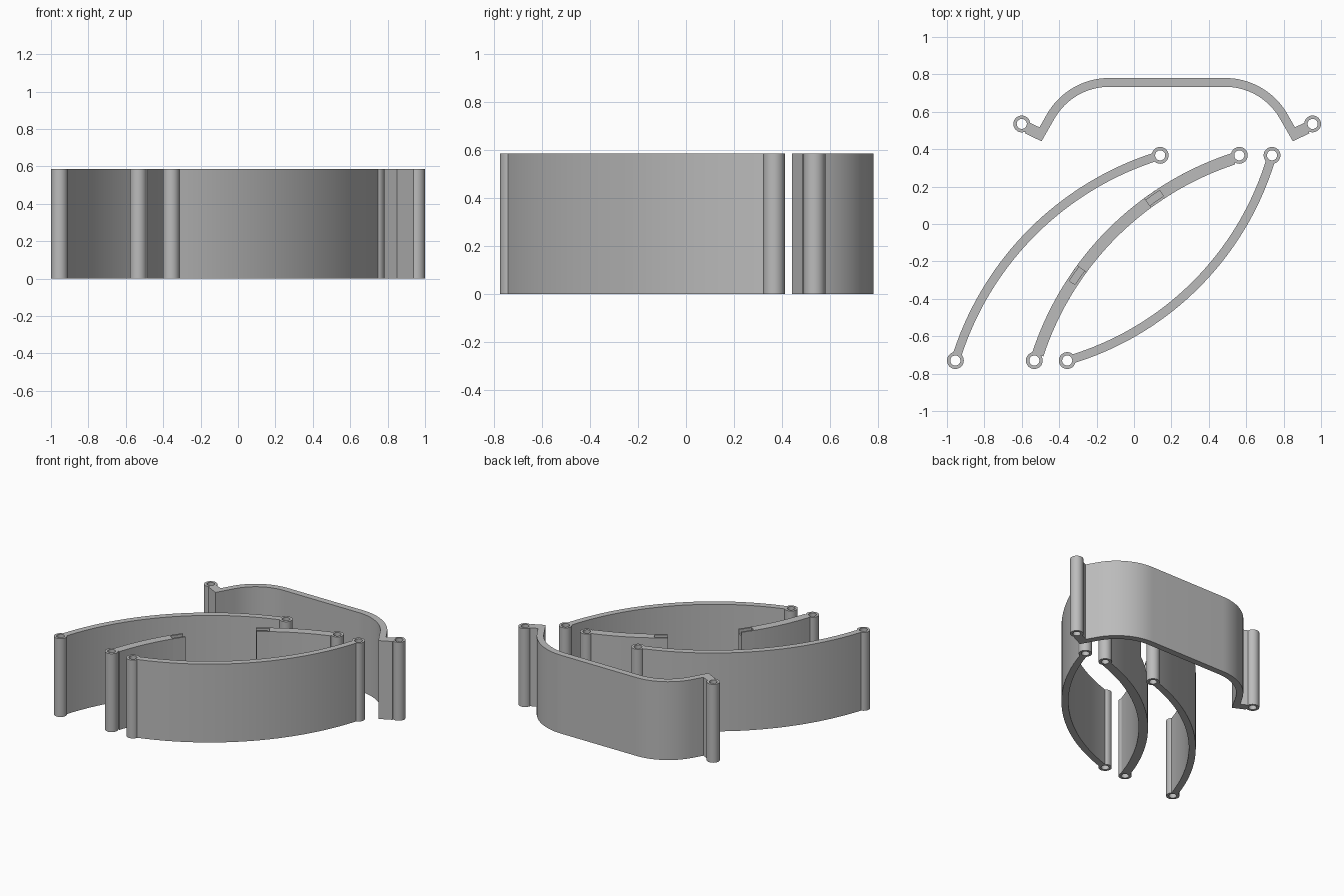
import bpy, bmesh, math
from mathutils import Vector

if "Cube" in bpy.data.objects:
    bpy.data.objects.remove(bpy.data.objects["Cube"])

H = 0.585            # height of every part
RO, RI = 0.045, 0.027  # hinge eye outer and bore radii
grey = bpy.data.materials.new("plain grey")
grey.diffuse_color = (0.5, 0.5, 0.5, 1)
grey.use_nodes = True
grey.node_tree.nodes["Principled BSDF"].inputs["Base Color"].default_value = grey.diffuse_color


def strip(bm, left, right, z0, z1):
    """Solid wall between two matching outlines."""
    rows = [[bm.verts.new((p[0], p[1], z)) for p, z in
             ((a, z0), (b, z0), (b, z1), (a, z1))] for a, b in zip(left, right)]
    for r, s in zip(rows, rows[1:]):
        for k in range(4):
            m = (k + 1) % 4
            bm.faces.new((r[k], r[m], s[m], s[k]))
    bm.faces.new(rows[0][::-1])
    bm.faces.new(rows[-1])


def eye(bm, c, n=32):
    """Hinge eye: a tube running the full height."""
    rows = []
    for i in range(n):
        d = Vector((math.cos(2 * math.pi * i / n), math.sin(2 * math.pi * i / n)))
        rows.append([bm.verts.new((c[0] + d.x * r, c[1] + d.y * r, z)) for r, z in
                     ((RI, 0), (RO, 0), (RO, H), (RI, H))])
    for i in range(n):
        r, s = rows[i], rows[(i + 1) % n]
        for k in range(4):
            m = (k + 1) % 4
            bm.faces.new((r[k], r[m], s[m], s[k]))


def finish(bm, name):
    bmesh.ops.recalc_face_normals(bm, faces=bm.faces)
    me = bpy.data.meshes.new(name)
    bm.to_mesh(me)
    bm.free()
    ob = bpy.data.objects.new(name, me)
    bpy.context.collection.objects.link(ob)
    me.materials.append(grey)
    bpy.context.view_layer.objects.active = ob
    ob.select_set(True)
    bpy.ops.object.shade_smooth_by_angle(angle=math.radians(30))
    ob.select_set(False)


def bow(name, a, b, sag, inward, notched=False):
    """Curved wall from eye a to eye b, bulging to the left by sag."""
    a, b = Vector(a), Vector(b)
    d = b - a
    half = d.length / 2
    R = (half * half + sag * sag) / (2 * sag)
    nrm = Vector((-d.y, d.x)).normalized()
    cen = (a + b) / 2 + nrm * (sag - R)
    mid = math.atan2(nrm.y, nrm.x)
    end = math.asin(half / R) - 0.036 / R
    bm = bmesh.new()

    def seg(t0, t1, r0, r1, z0, z1):
        n = max(2, round(abs(t1 - t0) * 40))
        ts = [mid + t0 + (t1 - t0) * i / n for i in range(n + 1)]
        arc = lambda r: [cen + r * Vector((math.cos(t), math.sin(t))) for t in ts]
        strip(bm, arc(r0), arc(r1), z0, z1)

    r0, r1 = R - inward, R + 0.0235
    if not notched:
        seg(-end, end, r0, r1, 0, H)
    else:
        low, gap, pocket = 0.33, math.radians(8.7), math.radians(11.9)
        seg(-end, end, r0, r1, 0, low)               # lower wall
        for s in (-1, 1):
            seg(s * pocket, s * end, r0, r1, low, H)  # upper wall either side
            seg(s * gap, s * pocket, r0, r1, low, H - 0.03)
            # cheeks of the shallow end pocket
            seg(s * gap, s * pocket, r0, R - 0.026, H - 0.03, H)
            seg(s * gap, s * pocket, R + 0.010, r1, H - 0.03, H)
    eye(bm, a)
    eye(bm, b)
    finish(bm, name)


# three curved walls
bow("left_bow", (-0.955, -0.73), (0.14, 0.367), 0.194, 0.0235)
bow("notched_bow", (-0.533, -0.73), (0.563, 0.367), 0.194, 0.0395, True)
bow("right_bow", (0.738, 0.367), (-0.357, -0.73), 0.2, 0.0235)

# rear bracket: flat back, rounded shoulders, angled feet with eyes
CX, T, R = 0.1775, 0.047, 0.36
TOP, FLAT = 0.757, 0.31
FOOT_OUT, FOOT_IN = (-0.683, 0.517), (-0.672, 0.442)
outer, inner = [FOOT_OUT], [FOOT_IN]
for i in range(17):
    t = math.radians(150 - 60 * i / 16)
    for pts, r in ((outer, R + T / 2), (inner, R - T / 2)):
        pts.append((-FLAT + r * math.cos(t), TOP - R + r * math.sin(t)))
mirrored = lambda p: [(CX + x, y) for x, y in p] + [(CX - x, y) for x, y in p[::-1]]
bm = bmesh.new()
strip(bm, mirrored(outer), mirrored(inner), 0, H)
for s in (-1, 1):
    at = lambda x, y: (CX + s * x, y)
    strip(bm, [at(0.742, 0.545), at(-FOOT_OUT[0], FOOT_OUT[1])],
          [at(0.760, 0.485), at(-FOOT_IN[0], FOOT_IN[1])], 0, H)
    eye(bm, at(0.7775, 0.535))
finish(bm, "rear_bracket")
